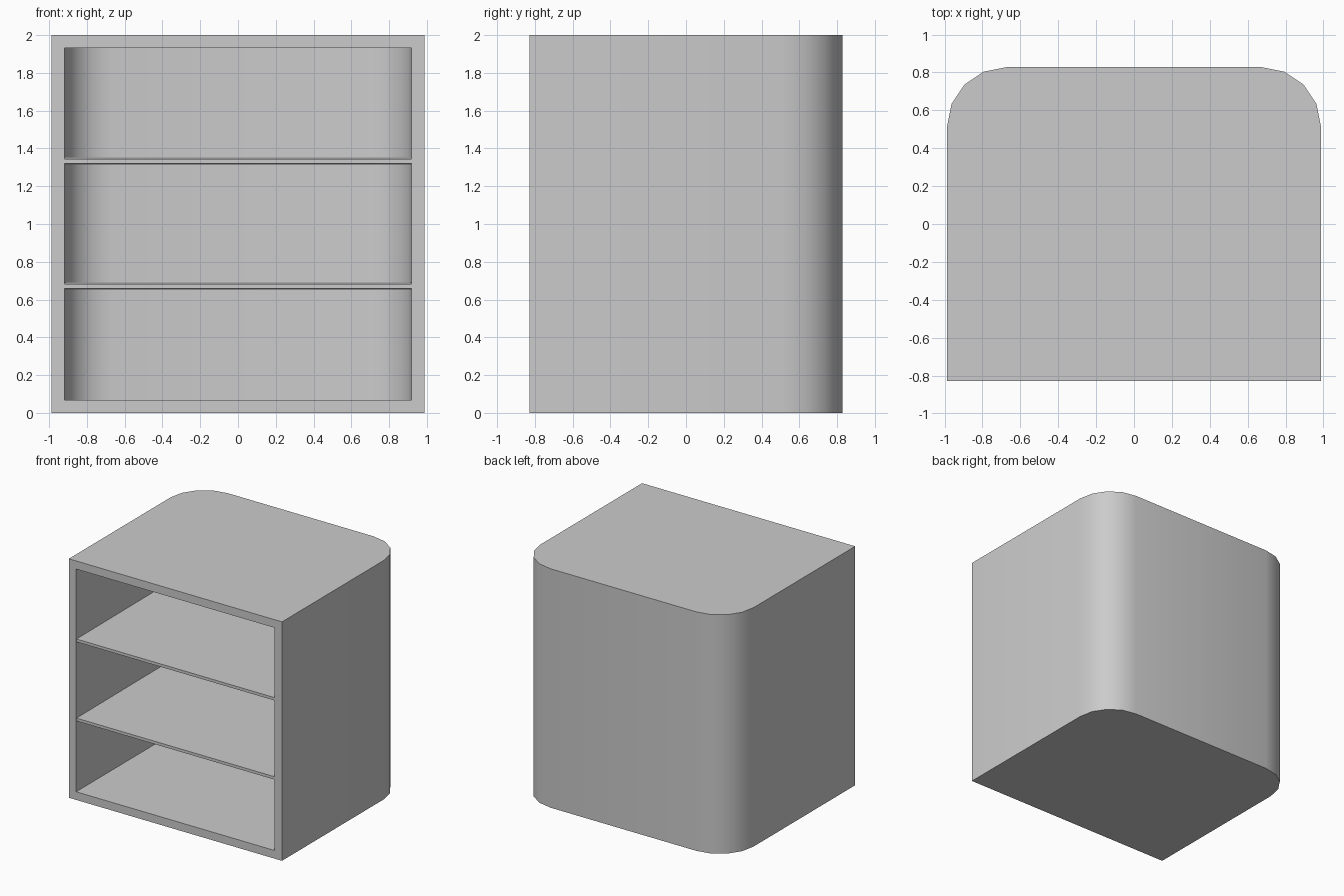
import bpy
from math import sin, cos, pi

if "Cube" in bpy.data.objects:
    bpy.data.objects.remove(bpy.data.objects["Cube"])

W, FRONT = 0.987, -0.828      # half width, front plane
CX, CY, R = 0.673, 0.514, 0.314  # rear corner arc centre and radius


def outline(inset, front):
    """Plan view: square front corners, rounded rear corners (counter-clockwise)."""
    r = R - inset
    arc = [(CX + r * cos(i * pi / 8), CY + r * sin(i * pi / 8)) for i in range(5)]
    right = [(W - inset, front)] + arc
    return right + [(-x, y) for x, y in reversed(right)]


def prism(pts, bottom, top, open_front=False):
    """Vertices and faces of an upright prism; bottom/top are heights as functions of y."""
    n = len(pts)
    verts = [(x, y, bottom(y)) for x, y in pts] + [(x, y, top(y)) for x, y in pts]
    faces = [tuple(reversed(range(n))), tuple(range(n, 2 * n))]
    sides = n - 1 if open_front else n
    faces += [(i, (i + 1) % n, n + (i + 1) % n, n + i) for i in range(sides)]
    return verts, faces


def add_object(name, verts, faces):
    mesh = bpy.data.meshes.new(name)
    mesh.from_pydata(verts, [], faces)
    mesh.update()
    ob = bpy.data.objects.new(name, mesh)
    bpy.context.collection.objects.link(ob)
    bpy.ops.object.select_all(action='DESELECT')
    ob.select_set(True)
    bpy.context.view_layer.objects.active = ob
    bpy.ops.object.shade_smooth_by_angle()
    return ob


# Cabinet: outer shell, inward-facing inner shell, and the front rim joining them
wall = 0.068
ov, of = prism(outline(0, FRONT), lambda y: 0.0, lambda y: 2.0, True)
iv, inf = prism(outline(wall, FRONT), lambda y: wall, lambda y: 2.0 - wall, True)
m = len(ov)
n = m // 2
faces = of + [tuple(m + i for i in reversed(f)) for f in inf]
corners = [n - 1, 0, n, m - 1]  # front opening, bottom left round to top left
for a, b in zip(corners, corners[1:] + corners[:1]):
    faces.append((a, b, m + b, m + a))
add_object("cabinet_body", ov + iv, faces)


# Shelves: slightly thinner at the front edge than at the back
def half_thickness(y):
    return 0.012 + 0.007 * (y - FRONT) / 1.588


for i, z in enumerate((0.671, 1.333)):
    v, f = prism(outline(wall - 0.006, FRONT + 0.004),
                 lambda y: z - half_thickness(y), lambda y: z + half_thickness(y))
    add_object(f"shelf_{i + 1}", v, f)
